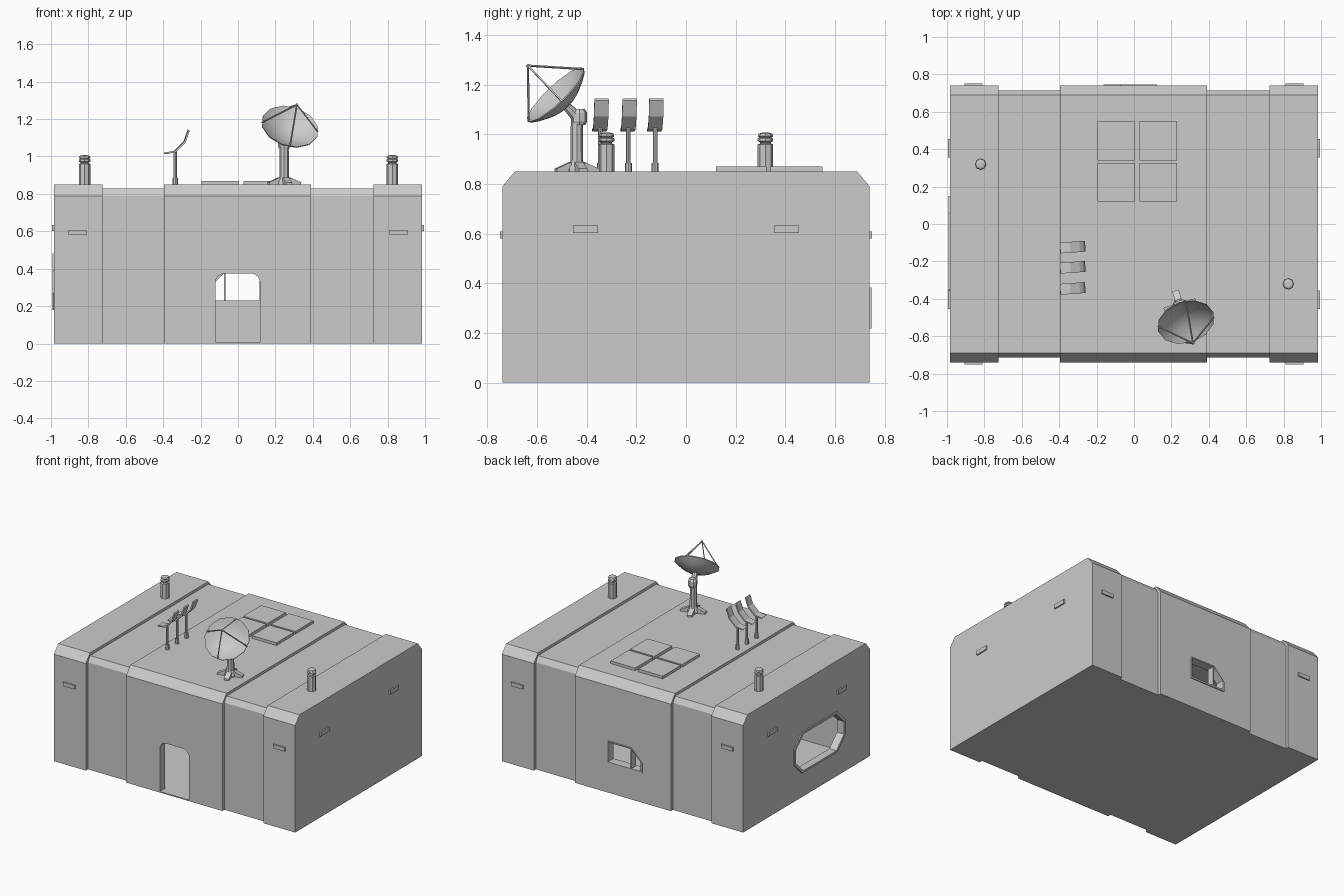
import bpy, bmesh, math
from mathutils import Vector, Matrix

if "Cube" in bpy.data.objects:
    bpy.data.objects.remove(bpy.data.objects["Cube"])


def finish(name, bm):
    bmesh.ops.recalc_face_normals(bm, faces=bm.faces)
    me = bpy.data.meshes.new(name)
    bm.to_mesh(me)
    bm.free()
    ob = bpy.data.objects.new(name, me)
    bpy.context.collection.objects.link(ob)
    return ob


def loft(name, sections, axis='X'):
    """Skin a list of (position, outline) sections along an axis."""
    bm = bmesh.new()
    rings = []
    for pos, pts in sections:
        rings.append([bm.verts.new((pos, p, q) if axis == 'X' else (p, pos, q) if axis == 'Y' else (p, q, pos))
                      for p, q in pts])
    n = len(rings[0])
    for a, b in zip(rings, rings[1:]):
        for i in range(n):
            bm.faces.new((a[i], a[(i + 1) % n], b[(i + 1) % n], b[i]))
    bm.faces.new(rings[0])
    bm.faces.new(rings[-1])
    return finish(name, bm)


def prism(name, pts, a, b, axis):
    return loft(name, [(a, pts), (b, pts)], axis)


def box(name, x, y, z):
    return prism(name, [(x[0], y[0]), (x[1], y[0]), (x[1], y[1]), (x[0], y[1])], z[0], z[1], 'Z')


def lathe(name, profile, n, origin, axis=(0, 0, 1), roll=0.0, closed=False):
    """Spin (radius, height) points about an axis through origin."""
    bm = bmesh.new()
    rings = [[bm.verts.new((r * math.cos(roll + 2 * math.pi * i / n), r * math.sin(roll + 2 * math.pi * i / n), h))
              for i in range(n)] for r, h in profile]
    for a, b in zip(rings, rings[1:]):
        for i in range(n):
            bm.faces.new((a[i], a[(i + 1) % n], b[(i + 1) % n], b[i]))
    bm.faces.new(rings[0])
    bm.faces.new(rings[-1])
    rot = Vector(axis).to_track_quat('Z', 'Y').to_matrix().to_4x4()
    bm.transform(Matrix.Translation(origin) @ rot)
    return finish(name, bm)


def rod(name, a, b, r0, r1=None, n=6):
    d = Vector(b) - Vector(a)
    return lathe(name, [(r0, 0), (r1 or r0, d.length)], n, a, d)


def cut(ob, cutters):
    for c in cutters:
        m = ob.modifiers.new('cut', 'BOOLEAN')
        m.operation, m.solver, m.object = 'DIFFERENCE', 'EXACT', c
        bpy.context.view_layer.objects.active = ob
        bpy.ops.object.modifier_apply(modifier=m.name)


def section(y, ytop, zc, z, z0=0.0):
    return [(-y, z0), (y, z0), (y, zc), (ytop, z), (-ytop, z), (-y, zc)]


def octagon(y0, y1, z0, z1, c):
    return [(y0 + c, z0), (y1 - c, z0), (y1, z0 + c), (y1, z1 - c),
            (y1 - c, z1), (y0 + c, z1), (y0, z1 - c), (y0, z0 + c)]


# Main shell: raised end and centre bays with recessed bays between
big, small = section(.74, .69, .79, .85), section(.715, .69, .79, .83)
shell = loft('building_shell', [(-.985, big), (-.725, big), (-.725, small), (-.395, small), (-.395, big),
                                (.39, big), (.39, small), (.725, small), (.725, big), (.985, big)])

# Openings: hollow room, arched door, back window, side window
room = prism('room_cutter', section(.68, .64, .74, .79, .008), -.935, .935, 'X')
r = .05
arch = [(-.12, .008), (.118, .008)]
for cx, start in ((.118 - r, 0), (-.12 + r, 90)):
    arch += [(cx + r * math.cos(math.radians(start + t)), .375 - r + r * math.sin(math.radians(start + t)))
             for t in (0, 22.5, 45, 67.5, 90)]
door = prism('door_cutter', arch, -.8, -.6, 'Y')
back_open = prism('back_window_cutter', [(-.15, .23), (.115, .23), (.115, .375), (-.075, .375), (-.15, .30)],
                  .6, .8, 'Y')
side_open = prism('side_window_cutter', octagon(-.425, .135, .195, .465, .088), -1.05, -.9, 'X')

back_frame = prism('back_window_frame', [(-.163, .218), (.122, .218), (.122, .383), (-.072, .383), (-.163, .29)],
                   .735, .747, 'Y')
side_frame = prism('side_window_frame', octagon(-.44, .15, .18, .48, .09), -.993, -.98, 'X')
cut(shell, [room, door, back_open, side_open])
cut(back_frame, [back_open])
cut(side_frame, [side_open])
for c in (room, door, back_open, side_open):
    bpy.data.objects.remove(c)
box('back_window_divider', (-.076, -.066), (.69, .744), (.225, .38))

# Small marker lights on all four walls
for sx in (-1, 1):
    for sy in (-1, 1):
        box('wall_light', sorted((sx * .81, sx * .905)), sorted((sy * .735, sy * .75)), (.58, .608))
        box('end_light', sorted((sx * .98, sx * .995)), sorted((sy * .355, sy * .455)), (.602, .633))

# Roof skylight panels
for x in ((-.195, .005), (.03, .23)):
    for y in ((.12, .325), (.34, .55)):
        box('skylight_panel', x, y, (.845, .87))

# Capped vent pipes
vent = [(.031, 0), (.031, .115), (.022, .118), (.022, .123), (.031, .128), (.031, .138), (.024, .143),
        (.031, .148), (.027, .158), (.014, .162)]
for x, y in ((-.82, .32), (.825, -.32)):
    lathe('vent_pipe', vent, 8, (x, y, .845))

# Three curved panel antennas on poles
line = [(-.06, 1.02), (-.005, 1.03), (.045, 1.08), (.068, 1.145)]
for y in (-.345, -.232, -.124):
    x = -.335
    rod('antenna_base', (x, y, .845), (x, y, .885), .014, n=8)
    rod('antenna_pole', (x, y, .88), (x, y, 1.028), .009, n=8)
    plate = prism('antenna_panel', line + [(p + .007, q - .008) for p, q in reversed(line)], -.029, .029, 'Y')
    plate.location = (x, y, 0)
    plate.rotation_euler.z = math.radians(4)

# Dish pedestal: hub, four feet, post and tilted head
px, py = .247, -.44
lathe('dish_hub', [(.042, 0), (.042, .018), (.026, .045)], 8, (px, py, .845))
for k in range(4):
    foot = prism('dish_foot', [(.02, .85), (.088, .85), (.088, .862), (.03, .888)], -.018, .018, 'Y')
    foot.location = (px, py, 0)
    foot.rotation_euler.z = math.radians(17 + 90 * k)
rod('dish_post', (px, py, .88), (px, py, 1.06), .026, .024, 8)
lathe('dish_head', [(.024, -.03), (.032, -.015), (.032, .02), (.022, .035)], 8, (px, py + .01, 1.067))

# Dish bowl facing up and forward, with feed struts
centre, tip = Vector((.277, -.5225, 1.157)), Vector((.315, -.637, 1.277))
axis = (tip - centre).normalized()
R, D = .156, .062
bowl = [(R * t, D * (t * t - 1)) for t in (.06, .3, .55, .8, 1)]
bowl += [(q[0], q[1] + .006) for q in reversed(bowl)]
dish = lathe('dish_bowl', bowl, 12, centre, axis)
bpy.context.view_layer.objects.active = dish
dish.select_set(True)
bpy.ops.object.shade_smooth_by_angle(angle=math.radians(35))
rod('dish_mount', (px, py, 1.07), centre - axis * D, .024, .018, 8)
u = Vector((1, 0, 0))
u = (u - axis * u.dot(axis)).normalized()
v = axis.cross(u)
for d in (u, v, -u, -v):
    rod('feed_strut', centre + d * R * .985, tip, .0045, n=4)
rod('feed_tip', tip - axis * .012, tip + axis * .004, .007, n=6)
